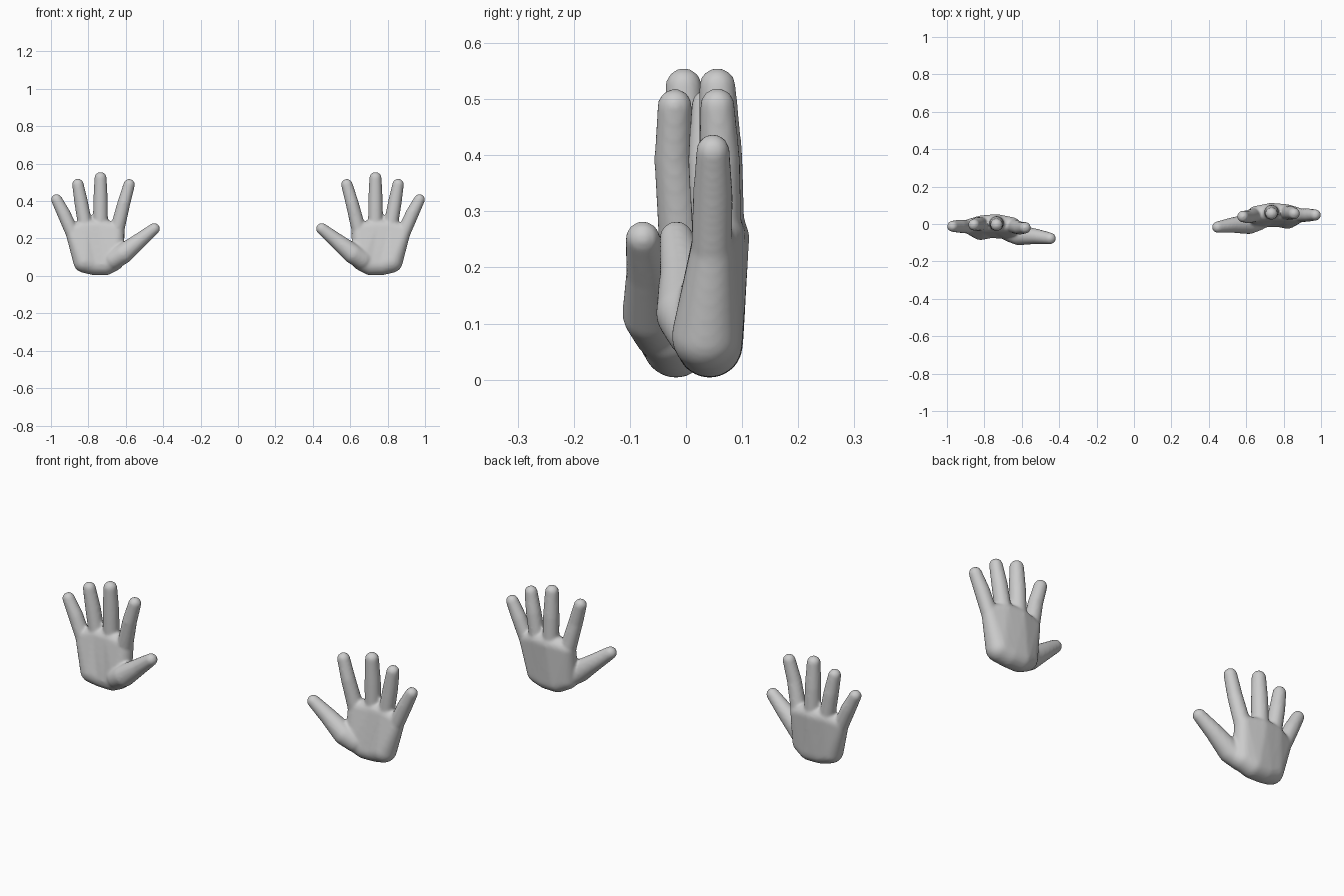
import bpy
import bmesh
from mathutils import Matrix, Vector

cube = bpy.data.objects.get("Cube")
if cube:
    bpy.data.objects.remove(cube, do_unlink=True)

grey = bpy.data.materials.new("light_grey")
grey.use_nodes = True
grey.diffuse_color = (0.6, 0.6, 0.6, 1)
grey.node_tree.nodes["Principled BSDF"].inputs["Base Color"].default_value = (0.6, 0.6, 0.6, 1)

# Each ball is (x, y, z, radius), with x measured outward from the middle
KNUCKLES = [(0.885, -0.013, 0.235, 0.038), (0.815, 0.0, 0.255, 0.046),
            (0.735, 0.004, 0.255, 0.049), (0.65, -0.007, 0.245, 0.043)]
HEEL = [(0.82, -0.025, 0.077, 0.061), (0.77, -0.018, 0.062, 0.058),
        (0.71, -0.018, 0.063, 0.06), (0.665, -0.027, 0.083, 0.057)]

# Joints of every finger, from base to tip
FINGERS = [
    [(0.89, -0.014, 0.24, 0.037), (0.93, -0.012, 0.33, 0.036), (0.97, -0.012, 0.408, 0.03)],
    [(0.815, 0.0, 0.26, 0.039), (0.838, 0.0, 0.39, 0.037), (0.856, -0.004, 0.489, 0.031)],
    [(0.735, 0.005, 0.26, 0.04), (0.735, 0.002, 0.40, 0.039), (0.735, -0.004, 0.523, 0.033)],
    [(0.645, -0.01, 0.25, 0.039), (0.61, -0.022, 0.39, 0.035), (0.582, -0.02, 0.488, 0.031)],
]
THUMB = [(0.665, -0.04, 0.088, 0.055), (0.615, -0.06, 0.118, 0.054),
         (0.525, -0.066, 0.19, 0.041), (0.448, -0.077, 0.252, 0.031)]


def add_hull(target, balls, side, shift):
    """Wrap a tight skin round a few balls and add it to the target."""
    bm = bmesh.new()
    for x, y, z, r in balls:
        place = Matrix.Translation(Vector((side * x, y + shift, z)))
        bmesh.ops.create_icosphere(bm, subdivisions=3, radius=r, matrix=place)
    bmesh.ops.delete(bm, geom=list(bm.edges), context='EDGES_FACES')
    hull = bmesh.ops.convex_hull(bm, input=list(bm.verts))
    loose = [v for v in bm.verts if not v.link_faces]
    bmesh.ops.delete(bm, geom=loose, context='VERTS')
    bmesh.ops.recalc_face_normals(bm, faces=list(bm.faces))
    part = bpy.data.meshes.new("part")
    bm.to_mesh(part)
    bm.free()
    target.from_mesh(part)
    bpy.data.meshes.remove(part)


def build_hand(name, side, shift):
    bm = bmesh.new()
    # Palm: strips between neighbouring hand bones
    for i in range(3):
        add_hull(bm, KNUCKLES[i:i + 2] + HEEL[i:i + 2], side, shift)
    # Fingers and thumb: tapered segments
    for chain in FINGERS + [THUMB]:
        for a, b in zip(chain, chain[1:]):
            add_hull(bm, [a, b], side, shift)
    mesh = bpy.data.meshes.new(name)
    bm.to_mesh(mesh)
    bm.free()
    mesh.materials.append(grey)
    hand = bpy.data.objects.new(name, mesh)
    bpy.context.collection.objects.link(hand)
    # Fuse into one soft skin
    fuse = hand.modifiers.new("fuse", 'REMESH')
    fuse.mode = 'VOXEL'
    fuse.voxel_size = 0.007
    fuse.use_smooth_shade = True
    soften = hand.modifiers.new("soften", 'SMOOTH')
    soften.factor = 0.5
    soften.iterations = 7


build_hand("right_hand", -1, 0.0)
build_hand("left_hand", 1, 0.06)
